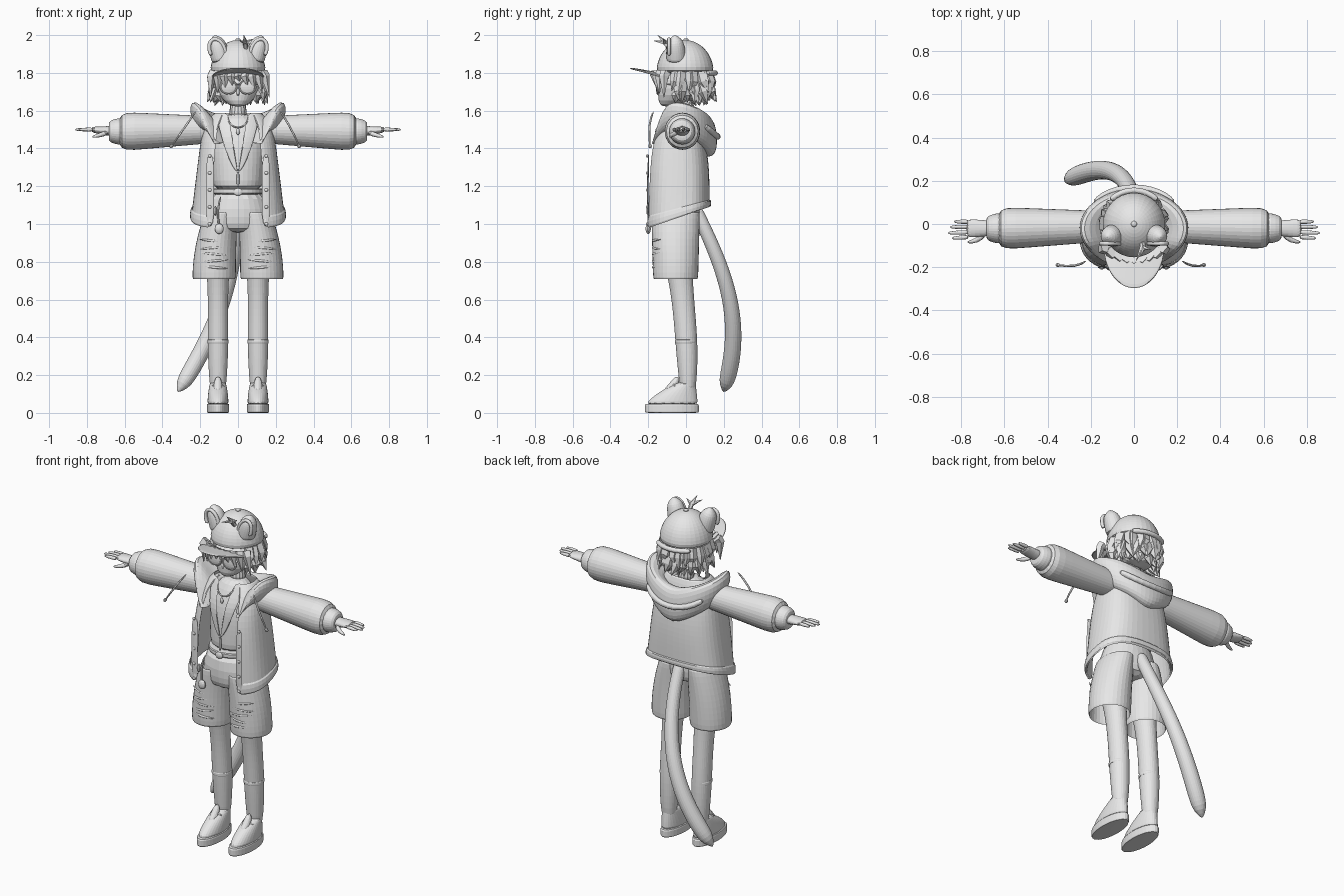
import bpy, bmesh, random
from math import sin, cos, asin, pi, radians, sqrt, copysign
from mathutils import Vector, Matrix

random.seed(4)
default_cube = bpy.data.objects.get("Cube")
if default_cube:
    bpy.data.objects.remove(default_cube, do_unlink=True)

clay = bpy.data.materials.new("light grey clay")
clay.use_nodes = True
clay.diffuse_color = (.8, .8, .8, 1)
clay.node_tree.nodes["Principled BSDF"].inputs["Base Color"].default_value = clay.diffuse_color


def finish(name, bm, mirror=False, thick=0, level=0):
    bmesh.ops.recalc_face_normals(bm, faces=bm.faces)
    mesh = bpy.data.meshes.new(name)
    bm.to_mesh(mesh)
    bm.free()
    mesh.materials.append(clay)
    obj = bpy.data.objects.new(name, mesh)
    bpy.context.scene.collection.objects.link(obj)
    if mirror:
        obj.modifiers.new("mirror", 'MIRROR')
    if thick:
        solid = obj.modifiers.new("thickness", 'SOLIDIFY')
        solid.thickness, solid.offset = thick, 0
    if level:
        soft = obj.modifiers.new("soften", 'SUBSURF')
        soft.levels = soft.render_levels = level


def skin(name, rows, loop=True, caps=True, level=1, **options):
    """Stretch faces over successive rows of points."""
    bm = bmesh.new()
    grid = [[bm.verts.new(point) for point in row] for row in rows]
    count = len(grid[0])
    for low, high in zip(grid, grid[1:]):
        for i in range(count if loop else count - 1):
            j = (i + 1) % count
            bm.faces.new((low[i], low[j], high[j], high[i]))
    if loop and caps:
        bm.faces.new(grid[0])
        bm.faces.new(grid[-1])
    finish(name, bm, level=level, **options)


def steps(count, start=0, end=1):
    return [start + (end - start) * i / count for i in range(count + 1)]


def turns(sides):
    return steps(sides, end=2 * pi)[:-1]


def stack(name, rings, **options):
    """Ellipses given as x, y, z, x radius, y radius."""
    skin(name, [[(x + a * cos(t), y + b * sin(t), z) for t in turns(16)]
                for x, y, z, a, b in rings], **options)


def sideways(name, rings):
    """Mirrored ellipses along x, given as x, y, z, y radius, z radius."""
    skin(name, [[(x, y + a * cos(t), z + b * sin(t)) for t in turns(16)]
                for x, y, z, a, b in rings], mirror=True)


def tube(name, points, radii, sides=8, **options):
    points = [Vector(p) for p in points]
    if not isinstance(radii, (list, tuple)):
        radii = [radii] * len(points)
    extent = [abs(c) for c in points[-1] - points[0]]
    side_axis = Vector((0, 0, 0))
    side_axis[extent.index(min(extent))] = 1
    rows = []
    for i, (point, radius) in enumerate(zip(points, radii)):
        along = points[min(i + 1, len(points) - 1)] - points[max(i - 1, 0)]
        u = along.cross(side_axis).normalized()
        v = along.cross(u).normalized()
        rows.append([point + radius * (u * cos(t) + v * sin(t)) for t in turns(sides)])
    skin(name, rows, **options)


def blob(name, place, size, mirror=False):
    bm = bmesh.new()
    bmesh.ops.create_uvsphere(bm, u_segments=14, v_segments=8, radius=1,
                              matrix=Matrix.Translation(place) @ Matrix.Diagonal((*size, 1)))
    finish(name, bm, mirror=mirror)


# Head, neck and face
stack("head", [(0, -.1, 1.62, .03, .03), (0, -.06, 1.65, .08, .09), (0, -.03, 1.71, .12, .12), (0, 0, 1.82, .12, .12)])
stack("neck", [(0, 0, z, .05, .05) for z in (1.5, 1.68)])
tube("nose", [(0, -.13, 1.72), (0, -.15, 1.69), (0, -.14, 1.68)], .008)
tube("mouth", [(-.02, -.12, 1.66), (0, -.13, 1.66), (.02, -.12, 1.66)], .005)

# Sunglasses
lens_middle = Vector((.05, -.15, 1.725))
lens_width, lens_height = .043, .036
blob("lens", lens_middle, (lens_width, .01, lens_height), mirror=True)
tube("lens_frame", [lens_middle + Vector((lens_width * cos(t), 0, lens_height * sin(t)))
                    for t in steps(18, end=2 * pi)], .005, mirror=True, level=0)
tube("glasses_bridge", [(-.02, -.15, 1.74), (0, -.16, 1.74), (.02, -.15, 1.74)], .004)
tube("glasses_arm", [(.09, -.15, 1.74), (.12, -.1, 1.74), (.13, 0, 1.74)], .005, mirror=True)

# Hair: a rounded mass with pointed locks
stack("hair_volume", [(0, .03, 1.65, .08, .07), (0, .02, 1.71, .13, .1), (0, .01, 1.82, .13, .13)])


def around(turn, radius, z):
    return (radius * sin(turn), -radius * cos(turn), z)


lock_radii = (.03, .026, .002)
for top, length, count, radius in ((1.8, .1, 17, .13), (1.75, .1, 15, .13), (1.71, .07, 11, .1)):
    for i in range(count):
        turn = radians(62 + 236 * (i + random.random()) / count)
        tip = around(turn + random.uniform(-.15, .15), radius + random.uniform(0, .035),
                     top - length * random.uniform(.9, 1.2))
        tube("hair_lock", [around(turn, radius - .01, top), around(turn, radius + .01, top - length / 2), tip],
             lock_radii, sides=5, level=0)
for x in steps(8, -.13, .13):
    y = -.155 * sqrt(1 - (x / .18) ** 2)
    tube("fringe_lock", [(x, y, 1.8), (x * 1.1, y - .01, 1.78), (x * 1.2 + .01, y - .01, 1.755 - .65 * abs(x))],
         lock_radii, sides=5, level=0)

# Cap with brim, strap and tuft
cap_width, cap_depth, cap_base = .152, .157, 1.8
stack("cap_dome", [(0, -.005, cap_base + .175 * sin(a), cap_width * cos(a), cap_depth * cos(a)) for a in steps(7, -.05, 1.53)])
brim = []
for out in steps(4):
    row = []
    for s in steps(14, -1):
        inner = Vector((cap_width * sin(s), -cap_depth * cos(s), cap_base - .03 * s * s))
        outer = Vector((.14 * sin(s * pi / 2), -.11 - .19 * cos(s * pi / 2), cap_base + .025 - .055 * s * s))
        row.append(inner.lerp(outer, out))
    brim.append(row)
skin("cap_brim", brim, loop=False, thick=.01)
tube("cap_strap", [around(a, cap_depth, cap_base) for a in steps(6, pi - .8, pi + .8)], .015)
blob("cap_button", (0, 0, 1.975), (.014, .014, .008))
for tip in ((.03, -.15, 2), (.08, -.12, 1.98), (.01, -.17, 1.97)):
    tube("tuft", [(.04, -.09, 1.93), (.04, -.11, 1.96), tip], (.012, .014, .001), sides=5, level=0)

# Round ears with a raised rim
tube("ear", [(.085 + .04 * t, -.05 - .01 * t, 1.86 + .14 * t) for t in steps(6)],
     [.005 + .05 * sqrt(1 - t ** 3) for t in steps(6)], sides=12, mirror=True)
tube("ear_rim", [(.11 + .042 * cos(t) + .012 * sin(t), -.09, 1.92 + .06 * sin(t))
                 for t in steps(12, -.5, pi + .5)], .011, mirror=True)

# Shirt with open lapels and a necklace
stack("shirt", [(0, -.045 + .03 * t ** 4, 1.17 + .42 * t, .13 + .03 * t - .1 * t ** 6, .115 - .06 * t ** 4)
                for t in steps(7)])


def chest(x, z):
    return (x, -.05 - .12 * sqrt(1 - (x / .17) ** 2) + .5 * max(0, z - 1.46), z)


skin("lapel", [[chest(x * (1 - t) ** bow, 1.59 - .32 * t) for x, bow in ((.05, 1), (.09, .8), (.12, .6))]
               for t in steps(6, end=.98)], loop=False, thick=.008, mirror=True)
tube("shirt_placket", [chest(0, z) for z in (1.28, 1.24, 1.19)], .008)
tube("necklace", [chest(.055 * sin(a), 1.57 - .06 * cos(a)) for a in steps(8, -1.5, 1.5)], .005)
blob("pendant", chest(0, 1.49), (.01, .008, .018))


# Open jacket with hem band, plackets and studs
def jacket_row(t, grow=0):
    middle = -.045 + .02 * t ** 8
    width = .245 - .07 * t - .055 * t ** 12
    depth = .165 - .09 * t ** 4
    start = asin((min(.13, .6 * width) / width) ** (4 / 3))
    row = []
    for a in steps(20, start, 2 * pi - start):
        x = copysign(abs(sin(a)) ** .75, sin(a)) * (width + grow)
        y = -copysign(abs(cos(a)) ** .75, cos(a)) * (depth + grow)
        row.append((x, middle + y, 1.03 + .56 * t + .35 * y * (1 - t) ** 3))
    return row


skin("jacket_body", [jacket_row(t) for t in steps(9)], loop=False, thick=.012)
skin("jacket_hem", [jacket_row(t, grow=.008) for t in (0, .1)], loop=False, thick=.014)
skin("jacket_placket", [[(x, -.197 - .006 * sin(pi * t), .98 + .4 * t) for x in (.125, .17)] for t in steps(3)],
     loop=False, thick=.009, mirror=True)
for z in steps(4, 1, 1.36):
    blob("jacket_stud", (.15, -.205, z), (.009, .006, .009), mirror=True)

# Wide collar falling into a draped hood
hood = []
for width, depth, back, peak in ((.11, .11, 1.55, .06), (.26, .17, 1.55, .24), (.26, .19, 1.44, .15),
                                 (.21, .18, 1.34, .1), (.16, .1, 1.35, .1)):
    row = []
    for t in steps(6):
        a = .5 + (pi - .5) * t
        z = 1.42 + (back - 1.42) * t + peak * sin(pi * sqrt(t))
        row.append((width * sin(a) if t < 1 else 0, -.02 - depth * cos(a), z))
    hood.append(row)
skin("hood", hood, loop=False, level=2, thick=.01, mirror=True)
tube("hood_fold", [(.2 * sin(a), .05 + .12 * cos(a), 1.56 - .1 * cos(a)) for a in steps(6, -1.2, 1.2)], .018)
for side, reach in ((-1, .36), (1, .33)):
    knot = Vector((side * reach, -.19, 1.4))
    tube("drawstring", [(side * .22, -.17, 1.6), (side * .27, -.2, 1.53), knot], .006)
    tube("drawstring_end", [knot + Vector((-side * .015, 0, .025)), knot], .011)

# Sleeves, cuffs and hands
sideways("sleeve", [(.1 + .5 * t, -.01 - .01 * t, 1.5 - .01 * t, .07 + .03 * t, .07 + .035 * t)
                    for t in steps(5)] + [(.635, -.02, 1.49, .075, .075)])
sideways("cuff", [(x, -.02, 1.49, r, r) for x, r in ((.615, .07), (.63, .073), (.68, .06), (.685, .04))])
sideways("palm", [(.65 + .13 * t, -.02, 1.49 + .01 * t, .035 + .01 * t, .03 - .015 * t) for t in steps(3)])
for y, length in ((.01, .07), (-.013, .09), (-.038, .1), (-.06, .08)):
    tube("finger", [(.765 + length * t, y * (1 + .1 * t), 1.5) for t in steps(3)],
         (.011, .011, .01, .006), mirror=True)
tube("thumb", [(.69, -.045, 1.485), (.73, -.08, 1.47), (.775, -.085, 1.46)], (.016, .013, .006), mirror=True)

# Ripped shorts, belt and hanging charm
shorts_y = -.055
stack("shorts_hips", [(0, shorts_y, z, a, b) for z, a, b in (
    (.95, .15, .11), (1, .175, .13), (1.07, .175, .135), (1.2, .13, .12))])
stack("shorts_leg", [(.127 - .04 * t * t, shorts_y, .705 + .36 * t, .113 - .03 * t * t, .117 + .01 * t)
                     for t in steps(5)], caps=False, thick=.01, mirror=True)
for i in range(5):
    tube("shorts_rip", [(.12 + .11 * sin(a), shorts_y - .122 * cos(a), .77 + .035 * i + .01 * a * (-1) ** i)
                        for a in steps(4, -.7, .9)], (.002, .007, .009, .007, .002), sides=6, mirror=True)
stack("belt", [(0, shorts_y, z, .136, .125) for z in (1.155, 1.16, 1.185, 1.19)])
blob("belt_buckle", (0, -.18, 1.17), (.025, .009, .02))
charm_place = Vector((-.1, -.2, .975))
tube("charm_chain", [(-.09, -.18, 1.15), (-.11, -.2, 1.08), charm_place], .006)
tube("charm_tag", [(-.12, -.2, 1.1), (-.12, -.2, 1.04)], .012)
blob("charm", charm_place, (.024, .014, .028))

# Legs and sock tops
leg_x = .106
stack("leg", [(leg_x, .01 - .06 * t * t, .1 + .75 * t, .04 + .03 * t + .006 * sin(2 * pi * t), .04 + .04 * t + .006 * sin(2 * pi * t))
              for t in steps(10)], mirror=True)
stack("sock_top", [(leg_x, 0, z, .058, .06) for z in (.365, .37, .385, .39)], mirror=True)

# Shoes with soles, tongue and laces
stack("shoe_sole", [(leg_x, -.075, z, .06, .147) for z in (0, .001, .045, .05)], mirror=True)
stack("shoe_upper", [(leg_x, -.075 + .08 * t ** 1.5, .04 + .125 * t, .057 - .015 * t * t, .14 - .095 * t ** 1.5)
                     for t in steps(6)], mirror=True)
tube("shoe_tongue", [(leg_x, -.12, .095), (leg_x, -.07, .135), (leg_x, -.04, .195)], (.02, .03, .015), mirror=True)
for t in steps(3):
    lace_y, lace_z = -.145 + .075 * t, .1 + .055 * t
    tube("shoe_lace", [(leg_x + .04 * s, lace_y + .015 * s * s, lace_z - .02 * s * s) for s in steps(4, -1)],
         .006, sides=6, mirror=True)

# Long curved tail with a rounded tip
tube("tail", [(-.32 * t * t, .05 + .2 * sin(2.3 * t), 1.08 - .97 * t) for t in steps(24)],
     [.005 + (.03 + .015 * t) * sqrt(1 - t ** 20) for t in steps(24)], sides=12)
